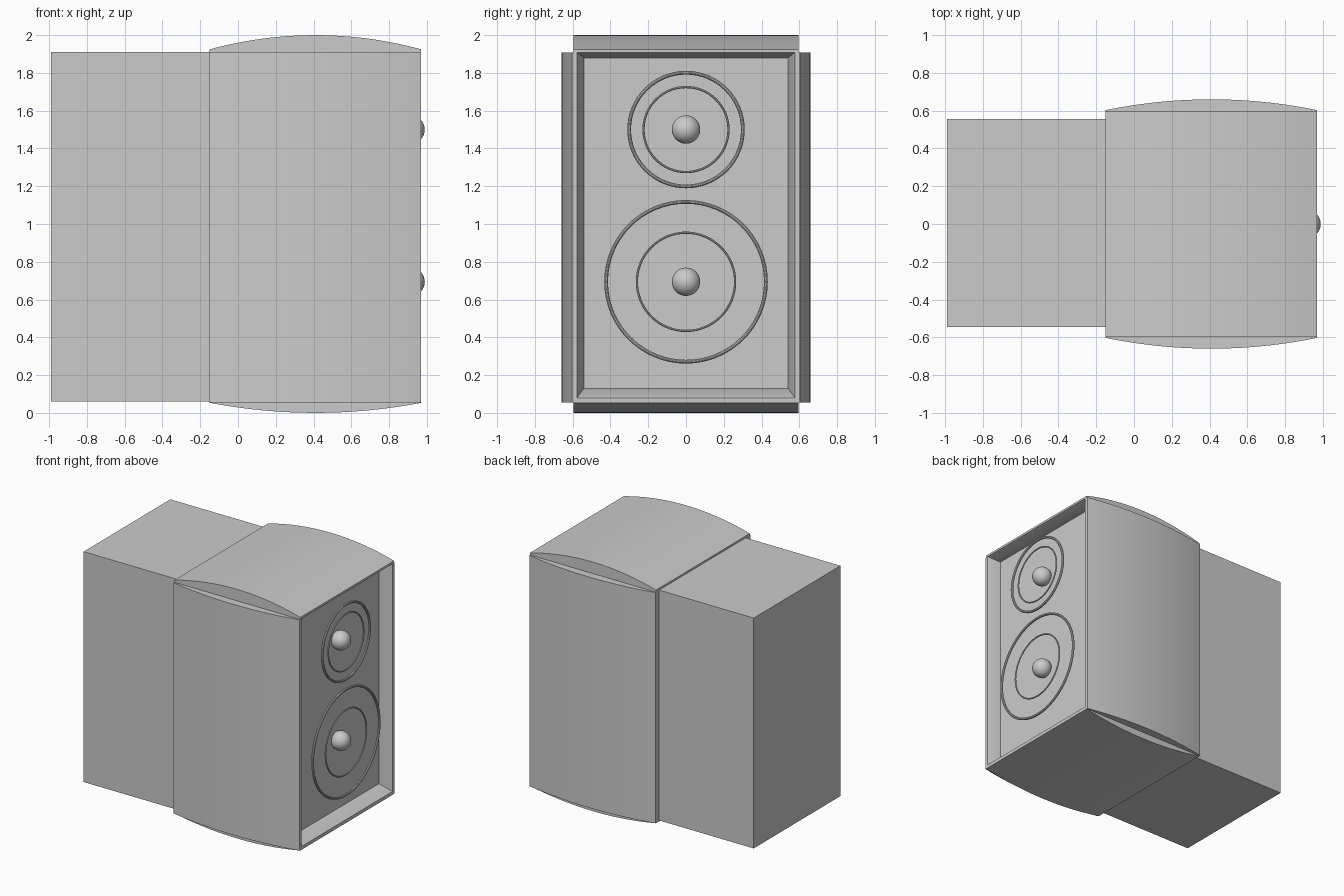
import bpy, bmesh, math

if "Cube" in bpy.data.objects:
    bpy.data.objects.remove(bpy.data.objects["Cube"])

X_BACK, X_FRONT, X_BAFFLE = -0.15, 0.97, 0.873


def finish(name, bm, smooth=True):
    bmesh.ops.recalc_face_normals(bm, faces=bm.faces)
    me = bpy.data.meshes.new(name)
    bm.to_mesh(me)
    bm.free()
    ob = bpy.data.objects.new(name, me)
    bpy.context.collection.objects.link(ob)
    if smooth:
        bpy.ops.object.select_all(action='DESELECT')
        bpy.context.view_layer.objects.active = ob
        ob.select_set(True)
        bpy.ops.object.shade_smooth_by_angle(angle=math.radians(30))
    return ob


def box(name, lo, hi):
    bm = bmesh.new()
    bmesh.ops.create_cube(bm, size=1)
    for v in bm.verts:
        v.co = [(a + b) / 2 + c * (b - a) for a, b, c in zip(lo, hi, v.co)]
    return finish(name, bm, False)


def arc(edge, peak, n=28):
    """Circular arc over the panel length, from edge height to peak height."""
    half, mid = (X_FRONT - X_BACK) / 2, (X_FRONT + X_BACK) / 2
    sag = abs(peak - edge)
    sign = 1 if peak > edge else -1
    r = (half * half + sag * sag) / (2 * sag)
    a = math.asin(half / r)
    return [(mid + r * math.sin(t), peak - sign * r * (1 - math.cos(t)))
            for t in (-a + 2 * a * i / n for i in range(n + 1))]


def panel(name, edge, peak, lip, inner, lo, hi, place):
    """Bowed panel with a narrow front lip sloping back to the baffle."""
    prof = arc(edge, peak) + [(X_FRONT, lip), (X_BAFFLE, inner), (X_BACK, inner)]
    bm = bmesh.new()
    face = bm.faces.new([bm.verts.new(place(x, h, lo)) for x, h in prof])
    ext = bmesh.ops.extrude_face_region(bm, geom=[face])
    tops = [g for g in ext['geom'] if isinstance(g, bmesh.types.BMVert)]
    shift = [b - a for a, b in zip(place(0, 0, lo), place(0, 0, hi))]
    bmesh.ops.translate(bm, verts=tops, vec=shift)
    return finish(name, bm)


def ring(name, radius, tube, z, x=0.959, n=64, m=10):
    """Thin round trim ring facing +x."""
    bm = bmesh.new()
    loops = []
    for i in range(n):
        a = 2 * math.pi * i / n
        loop = []
        for j in range(m):
            b = 2 * math.pi * j / m
            r = radius + tube * math.cos(b)
            loop.append(bm.verts.new((x + tube * math.sin(b), r * math.cos(a), z + r * math.sin(a))))
        loops.append(loop)
    for i in range(n):
        for j in range(m):
            p, q, k = loops[i], loops[(i + 1) % n], (j + 1) % m
            bm.faces.new((p[j], q[j], q[k], p[k]))
    return finish(name, bm)


# Cabinet body, whose front end is the baffle
box("cabinet", (-0.99, -0.545, 0.06), (X_BAFFLE, 0.555, 1.91))

# Bowed side panels
for side, s in (("left", -1), ("right", 1)):
    panel(side + "_panel", 0.603, 0.66, 0.577, 0.54, 0.055, 1.908,
          lambda x, h, t, s=s: (x, s * h, t))

# Bowed top and bottom panels
for name, edge, peak, lip, inner in (("top_panel", 1.925, 2.0, 1.908, 1.88),
                                     ("bottom_panel", 0.053, 0.0, 0.08, 0.13)):
    panel(name, edge, peak, lip, inner, -0.595, 0.595, lambda x, h, t: (x, t, h))

# Speaker drivers: outer ring, inner ring and centre dome
for name, z, outer, inner in (("tweeter", 1.5, 0.301, 0.225), ("woofer", 0.694, 0.423, 0.26)):
    ring(name + "_outer_ring", outer, 0.01, z)
    ring(name + "_inner_ring", inner, 0.006, z)
    bm = bmesh.new()
    bmesh.ops.create_uvsphere(bm, u_segments=32, v_segments=16, radius=0.075)
    bmesh.ops.translate(bm, verts=bm.verts, vec=(0.914, 0, z))
    finish(name + "_dome", bm)
